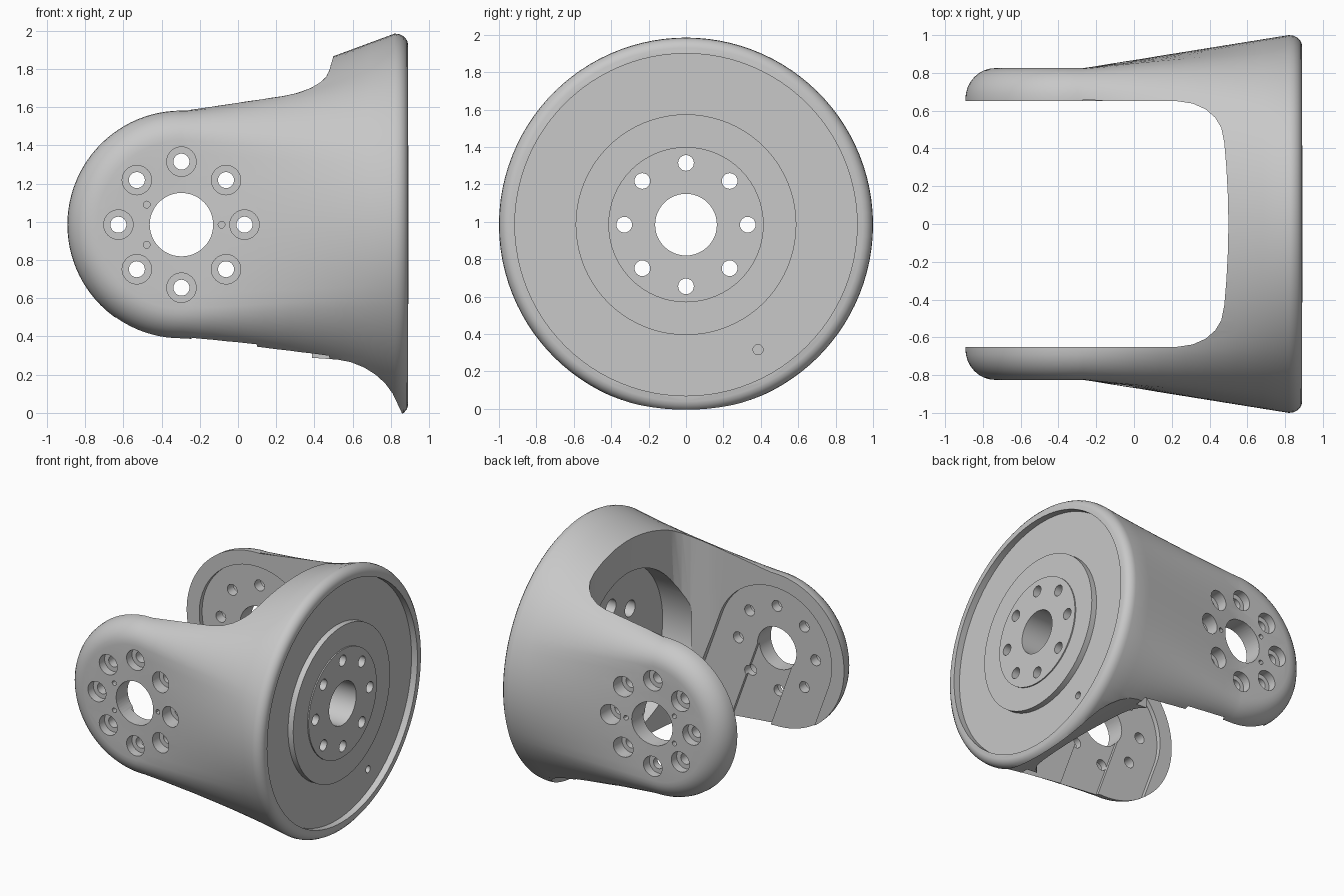
import bpy, bmesh
from math import sin, cos, pi, radians, acos
from mathutils import Vector

cube = bpy.data.objects.get("Cube")
if cube:
    bpy.data.objects.remove(cube)

CZ = 0.985           # height of the main axis
ARM = (-0.296, CZ)   # pivot of the arms in x, z
KINK = -0.27         # where the flat arm ends meet the flared shell

grey = bpy.data.materials.new("satin grey")
grey.use_nodes = True
grey.diffuse_color = (0.58, 0.58, 0.58, 1)
grey.node_tree.nodes["Principled BSDF"].inputs["Base Color"].default_value = (0.58, 0.58, 0.58, 1)


def make(name, bm):
    bmesh.ops.recalc_face_normals(bm, faces=bm.faces)
    mesh = bpy.data.meshes.new(name)
    bm.to_mesh(mesh)
    bm.free()
    mesh.materials.append(grey)
    ob = bpy.data.objects.new(name, mesh)
    bpy.context.collection.objects.link(ob)
    return ob


def circle(center, r, n=48):
    return [(center[0] + r * cos(2 * pi * i / n), center[1] + r * sin(2 * pi * i / n)) for i in range(n)]


def place(u, v, w, axis):
    return {"x": (w, u, v), "y": (u, w, v), "z": (u, v, w)}[axis]


def loft(bm, rings):
    rings = [[bm.verts.new(p) for p in ring] for ring in rings]
    bm.faces.new(rings[0])
    bm.faces.new(rings[-1][::-1])
    for a, b in zip(rings, rings[1:]):
        for i in range(len(a)):
            j = (i + 1) % len(a)
            bm.faces.new((a[i], a[j], b[j], b[i]))


def prisms(name, shapes):
    bm = bmesh.new()
    for pts, axis, lo, hi in shapes:
        loft(bm, [[place(u, v, w, axis) for u, v in pts] for w in (lo, hi)])
    return make(name, bm)


def hull(name, points):
    bm = bmesh.new()
    for p in points:
        bm.verts.new(p)
    out = bmesh.ops.convex_hull(bm, input=bm.verts)
    spare = {g for g in out["geom_interior"] + out["geom_unused"] if isinstance(g, bmesh.types.BMVert)}
    bmesh.ops.delete(bm, geom=list(spare), context="VERTS")
    return make(name, bm)


# One quarter of the arm section (y, z), paired with angles on the round flange
LOW, HIGH = radians(22), acos(0.66)
quarter = [(0.825, 0.44 * k / 6, LOW * k / 6) for k in range(6)]
for k in range(9):
    a = k / 8 * pi / 2
    quarter.append((0.66 + 0.165 * cos(a), 0.44 + 0.157 * sin(a), LOW + (HIGH - LOW) * k / 8))
for k in range(1, 13):
    a = HIGH + (pi / 2 - HIGH) * k / 12
    quarter.append((cos(a), 0.597, a))
upper = quarter + [(-y, z, pi - a) for y, z, a in quarter[-2::-1]]
outline = upper + [(y, -z, -a) for y, z, a in upper[-2:0:-1]]

# Flared shell, ruled from the arm section to the rounded flange rim
rings = []
for k in range(9):
    t = k / 8
    rings.append([(KINK + (0.82 - KINK) * t, y + (cos(a) - y) * t, CZ + z + (sin(a) - z) * t)
                  for y, z, a in outline])
for x, r in ((0.845, 0.997), (0.868, 0.985), (0.884, 0.966), (0.89, 0.945)):
    rings.append([(x, r * cos(a), CZ + r * sin(a)) for y, z, a in outline])
bm = bmesh.new()
loft(bm, rings)
body = make("yoke_body", bm)
steps = []


def boolean(tool, operation="DIFFERENCE"):
    mod = body.modifiers.new(tool.name, "BOOLEAN")
    mod.object, mod.operation, mod.solver = tool, operation, "EXACT"
    tool.hide_render = True
    steps.append(tool)


# Rounded arm ends
pad = []
for side in (1, -1):
    for k in range(9):
        a = k / 8 * pi / 2
        pad += [(x, side * (0.66 + 0.165 * sin(a)), z) for x, z in circle(ARM, 0.44 + 0.157 * cos(a), 96)]
boolean(hull("arm_ends", pad + rings[0]), "UNION")

# Open gap between the arms, with filleted corners
half = [(-1.5, 0.65), (0.23, 0.65), (0.31, 0.638), (0.38, 0.607), (0.43, 0.563),
        (0.462, 0.51), (0.478, 0.43), (0.489, 0.3), (0.497, 0.15)]
gap = half + [(0.5, 0)] + [(x, -y) for x, y in reversed(half)]
boolean(prisms("gap_cutter", [(gap, "z", -1, 3)]))

# Curved relief under the flange
relief = [(0.18, 0.295), (0.42, 0.286), (0.52, 0.279), (0.59, 0.266), (0.66, 0.238), (0.72, 0.2),
          (0.77, 0.155), (0.81, 0.1), (0.862, -0.01), (0.862, -0.3), (0.18, -0.3)]
boolean(prisms("relief_cutter", [(relief, "y", -2, 2)]))

# Inner arm pads and cable channels, slanted downwards
tilt = radians(20)


def slot(radius, length=1.3):
    pts = []
    for i in range(33):
        a = tilt + pi * i / 32
        pts.append((ARM[0] + radius * cos(a), ARM[1] + radius * sin(a)))
    drop = Vector((sin(tilt), -cos(tilt))) * length
    for p in (pts[-1], pts[0]):
        pts.append((p[0] + drop.x, p[1] + drop.y))
    return pts


for name, radius, depth in (("pad_cutter", 0.49, 0.685), ("channel_cutter", 0.155, 0.71)):
    boolean(prisms(name, [(slot(radius), "y", min(s * 0.6, s * depth), max(s * 0.6, s * depth)) for s in (1, -1)]))

# Hollow behind the flange, dished front face and raised hub
axis_center = (0, CZ)
boolean(prisms("hollow_cutter", [(circle(axis_center, 0.63, 80), "x", 0.38, 0.64)]))
boolean(prisms("dish_cutter", [(circle(axis_center, 0.915, 96), "x", 0.84, 1.2)]))
boolean(prisms("hub", [(circle(axis_center, 0.59, 80), "x", 0.8, 0.884)]), "UNION")
boolean(prisms("hub_face", [(circle(axis_center, 0.415, 64), "x", 0.79, 0.893)]), "UNION")

# Flange bore, bolt circle and locating hole
flange_bolts = circle(axis_center, 0.33, 8)
flange = [(circle(axis_center, 0.165), "x", 0.55, 1.2)]
flange += [(circle(p, 0.042, 24), "x", 0.55, 1.2) for p in flange_bolts]
flange.append((circle((0.385, 0.317), 0.027, 20), "x", 0.8, 1.2))
boolean(prisms("flange_holes", flange))
boolean(prisms("flange_counterbores", [(circle(p, 0.062, 32), "x", 0.55, 0.76) for p in flange_bolts]))

# Arm bores and bolt circles
bolts = circle(ARM, 0.33, 8)
arms = [(circle(ARM, 0.166), "y", -1.5, 1.5)]
arms += [(circle(p, 0.042, 24), "y", -1.5, 1.5) for p in bolts]
boolean(prisms("arm_holes", arms))

# Counterbores and blind pin holes on the outside of the arms
pins = [(ARM[0] + 0.21 * cos(a), CZ + 0.21 * sin(a)) for a in (0, radians(150), radians(210))]
recesses = [(p, 0.077, 32) for p in bolts] + [(p, 0.018, 12) for p in pins]
boolean(prisms("outer_recesses", [(circle(*r), "y", *span)
                                  for r in recesses for span in ((0.76, 1.5), (-1.5, -0.76))]))

# Bake the cuts and remove the helpers
bpy.context.view_layer.update()
result = bpy.data.meshes.new_from_object(body.evaluated_get(bpy.context.evaluated_depsgraph_get()))
body.modifiers.clear()
body.data = result
for tool in steps:
    bpy.data.objects.remove(tool)
result.materials.clear()
result.materials.append(grey)
for poly in result.polygons:
    poly.material_index = 0

bpy.ops.object.select_all(action="DESELECT")
body.select_set(True)
bpy.context.view_layer.objects.active = body
bpy.ops.object.shade_smooth_by_angle(angle=radians(30))
